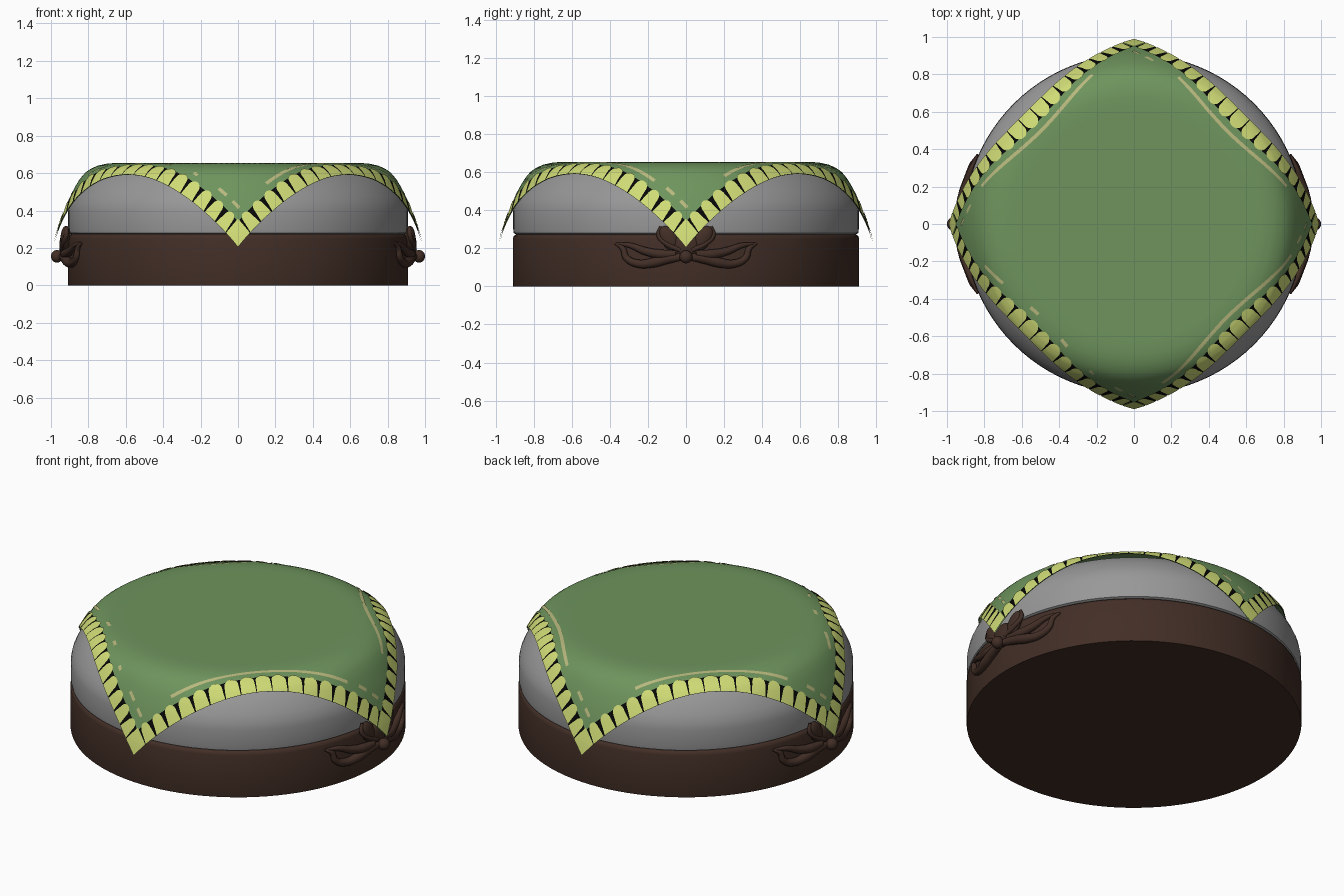
import bpy, bmesh, math
from mathutils import Vector

if "Cube" in bpy.data.objects:
    bpy.data.objects.remove(bpy.data.objects["Cube"])


def mat(name, r, g, b):
    lin = lambda c: c / 255 / 12.92 if c < 11 else ((c / 255 + 0.055) / 1.055) ** 2.4
    m = bpy.data.materials.new(name)
    m.diffuse_color = (lin(r), lin(g), lin(b), 1)
    m.use_nodes = True
    m.node_tree.nodes["Principled BSDF"].inputs["Base Color"].default_value = m.diffuse_color
    return m


GREEN = mat("cloth green", 110, 148, 93)
YELLOW = mat("trim yellow", 208, 220, 118)
BLACK = mat("trim black", 6, 6, 6)
TAN = mat("stitch tan", 184, 184, 126)
GREY = mat("cushion grey", 152, 152, 152)
BROWN = mat("dark wood", 66, 46, 38)


def finish(name, bm, material, angle=40):
    me = bpy.data.meshes.new(name)
    bm.to_mesh(me)
    bm.free()
    ob = bpy.data.objects.new(name, me)
    bpy.context.collection.objects.link(ob)
    me.materials.append(material)
    bpy.ops.object.select_all(action='DESELECT')
    ob.select_set(True)
    bpy.context.view_layer.objects.active = ob
    bpy.ops.object.shade_smooth_by_angle(angle=math.radians(angle))
    return ob


def lathe(name, profile, material, n=96):
    bm = bmesh.new()
    rings = [[bm.verts.new((r * math.cos(2 * math.pi * i / n), r * math.sin(2 * math.pi * i / n), z))
              for i in range(n)] for r, z in profile]
    for a, b in zip(rings, rings[1:]):
        for i in range(n):
            bm.faces.new((a[i], a[(i + 1) % n], b[(i + 1) % n], b[i]))
    bm.faces.new(rings[0][::-1])
    bm.faces.new(rings[-1])
    return finish(name, bm, material)


# round wooden base and padded cushion
lathe("base", [(.908, 0), (.91, .01), (.91, .25), (.905, .265), (.89, .275)], BROWN)
lathe("cushion", [(.89, .272), (.905, .28), (.908, .30), (.908, .40), (.90, .44), (.882, .48),
                  (.85, .53), (.80, .585), (.74, .62), (.65, .637), (.3, .64)], GREY)

# draped cloth: flat points follow this radial profile by arc length
PROFILE = [(0, .655), (.64, .655), (.70, .651), (.75, .64), (.79, .622), (.82, .6), (.85, .563),
           (.875, .52), (.90, .47), (.92, .42), (.945, .35), (.967, .28), (.984, .205), (1.0, .13)]
H = .894   # half side of the square cloth
W = .11    # trim width


def drape(x, y, lift=0.0):
    phi = math.atan2(y, x)
    s = math.hypot(x, y) * (1 - .055 * math.sin(2 * phi) ** 2)
    for (r0, z0), (r1, z1) in zip(PROFILE, PROFILE[1:]):
        d = math.hypot(r1 - r0, z1 - z0)
        if s <= d:
            break
        s -= d
    t = s / d
    r = r0 + (r1 - r0) * t - lift * (z1 - z0) / d
    z = z0 + (z1 - z0) * t + lift * (r1 - r0) / d
    return Vector((r * math.cos(phi), r * math.sin(phi), z))


def patch(bm, side, point, nu, nv, lift):
    """Grid patch; point(u, v) gives (distance from centre, position along edge)."""
    a = math.radians(45 + 90 * side)
    c, s = math.cos(a), math.sin(a)
    g = []
    for i in range(nu + 1):
        row = []
        for j in range(nv + 1):
            d, e = point(i / nu, j / nv)
            row.append(bm.verts.new(drape(d * c - e * s, d * s + e * c, lift)))
        g.append(row)
    for i in range(nu):
        for j in range(nv):
            bm.faces.new((g[i][j], g[i + 1][j], g[i + 1][j + 1], g[i][j + 1]))


bm = bmesh.new()
patch(bm, 0, lambda u, v: ((2 * u - 1) * H, (2 * v - 1) * H), 84, 84, 0)
finish("cloth", bm, GREEN, 60)

# black band beneath the scalloped trim
bm = bmesh.new()
for k in range(4):
    patch(bm, k, lambda u, v: (H - W * .9 * (1 - u), (2 * v - 1) * (H - W)), 6, 84, .003)
finish("trim_backing", bm, BLACK, 60)

# yellow petals: wide at the hem, rounded at the inner end, plus corner tiles
bm = bmesh.new()
N = 17
cell = 2 * (H - W) / N
for k in range(4):
    for i in range(N):
        mid = -(H - W) + cell * (i + .5)
        gap = .004 + .014 * abs(mid)

        def petal(u, v):
            t = 1 - u
            half = cell / 2 - gap * (.35 + .65 * min(1, t * 1.6))
            if t > .65:
                half *= math.sqrt(max(.08, 1 - ((t - .65) / .36) ** 2))
            return H - W * t, mid + (2 * v - 1) * half
        patch(bm, k, petal, 9, 4, .006)
    patch(bm, k, lambda u, v: (H - W * (1 - u), H - W * (1 - v)), 5, 5, .006)
finish("trim_petals", bm, YELLOW, 60)

# thin stitched lines, worn into dashes on one side
bm = bmesh.new()
for k, spans in enumerate([[(-.45, .40)], [(-.42, .45)],
                           [(-.42, -.28), (-.08, -.02), (.17, .22), (.40, .43)], [(-.52, .50)]]):
    for e0, e1 in spans:
        patch(bm, k, lambda u, v: (.735 + .02 * u, e0 + (e1 - e0) * v), 2, 24, .003)
for k in range(4):   # short marks near the hanging corners
    for e0, e1 in [(.58, .64), (.69, .745)]:
        patch(bm, k, lambda u, v: (.725 + .02 * u, e0 + (e1 - e0) * v), 2, 4, .003)
finish("stitch_lines", bm, TAN, 60)


# carved scroll ornaments on both sides
def wrap(sign, y, z, out):
    a = math.asin(y / .91)
    return Vector((sign * (.91 + out) * math.cos(a), (.91 + out) * math.sin(a), z))


def scroll(name, sign, pts):
    cu = bpy.data.curves.new(name, 'CURVE')
    cu.dimensions = '3D'
    cu.bevel_depth = 1
    cu.bevel_resolution = 3
    cu.use_fill_caps = True
    cu.resolution_u = 8
    sp = cu.splines.new('BEZIER')
    sp.bezier_points.add(len(pts) - 1)
    for p, (y, z, out, r) in zip(sp.bezier_points, pts):
        p.co = wrap(sign, y, z, out)
        p.radius = r
        p.handle_left_type = p.handle_right_type = 'AUTO'
    cu.materials.append(BROWN)
    bpy.context.collection.objects.link(bpy.data.objects.new(name, cu))


def bead(name, loc, scale, tilt=0):
    bpy.ops.mesh.primitive_uv_sphere_add(segments=20, ring_count=12, location=loc, rotation=(tilt, 0, 0))
    ob = bpy.context.object
    ob.name = name
    ob.scale = scale
    ob.data.materials.append(BROWN)
    bpy.ops.object.shade_smooth()


for sx in (-1, 1):
    bead("ornament_bead", (sx * .968, 0, .155), (.032, .034, .034))
    bead("ornament_heart", (sx * .925, 0, .215), (.03, .075, .07))
    for sy in (-1, 1):
        scroll("ornament_lower_scroll", sx, [(sy * y, z, o, r) for y, z, o, r in
               [(.02, .155, .03, .02), (.09, .145, .02, .026), (.17, .125, .015, .027), (.25, .12, .01, .022),
                (.31, .15, .01, .018), (.33, .20, .008, .015), (.37, .225, .005, .005)]])
        scroll("ornament_upper_scroll", sx, [(sy * y, z, o, r) for y, z, o, r in
               [(.05, .17, .025, .02), (.13, .17, .02, .026), (.21, .185, .012, .022),
                (.29, .215, .008, .015), (.365, .225, .004, .006)]])
        bead("ornament_leaf", wrap(sx, sy * .085, .25, .015), (.028, .045, .075), -sy * .6)
        scroll("ornament_leaf_rim", sx, [(sy * y, z, o, r) for y, z, o, r in
               [(.03, .19, .035, .012), (.10, .225, .03, .014), (.14, .27, .02, .013), (.13, .315, .015, .008)]])
